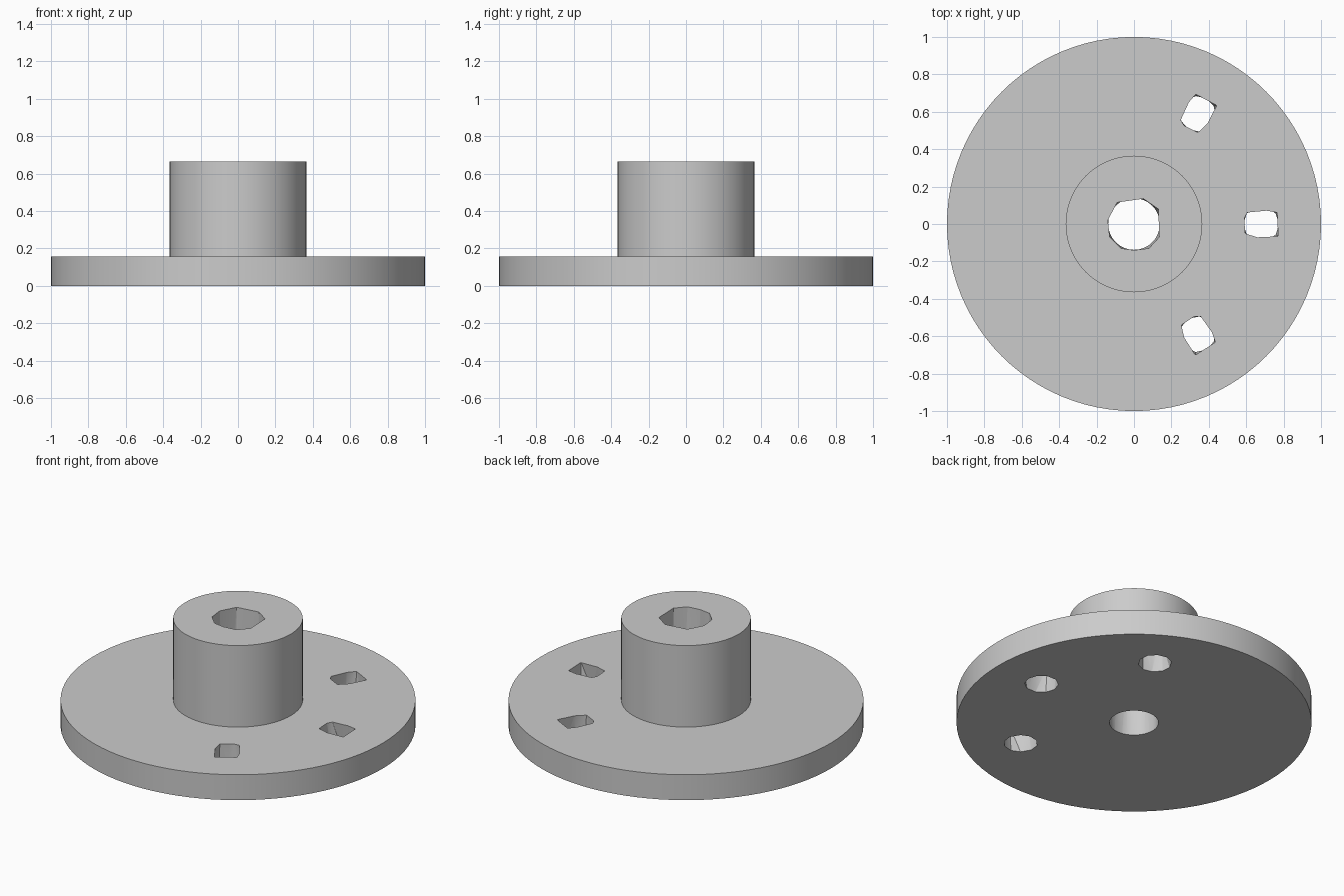
import bpy, bmesh
from math import cos, sin, pi, radians
from mathutils import Matrix

cube = bpy.data.objects.get("Cube")
if cube:
    bpy.data.objects.remove(cube, do_unlink=True)

PLATE_R, PLATE_Z = 1.0, 0.158
HUB_R, HUB_Z = 0.365, 0.665
SLOT_RING, SLOTS = 0.68, 6

steel = bpy.data.materials.new("plain_grey")
steel.use_nodes = True
grey = (0.6, 0.6, 0.6, 1)
steel.diffuse_color = grey
steel.node_tree.nodes["Principled BSDF"].inputs["Base Color"].default_value = grey


def make_object(name, bm):
    bmesh.ops.recalc_face_normals(bm, faces=bm.faces)
    mesh = bpy.data.meshes.new(name)
    bm.to_mesh(mesh)
    bm.free()
    mesh.materials.append(steel)
    obj = bpy.data.objects.new(name, mesh)
    bpy.context.collection.objects.link(obj)
    return obj


def circle(radius, count):
    return [(radius * cos(2 * pi * i / count), radius * sin(2 * pi * i / count))
            for i in range(count)]


def hull_cutter(name, bottom, top, z0, z1, matrix=Matrix()):
    """Solid that blends from one convex outline to another."""
    bm = bmesh.new()
    for outline, z in ((bottom, z0), (top, z1)):
        for x, y in outline:
            bm.verts.new((x, y, z))
    bmesh.ops.convex_hull(bm, input=bm.verts)
    bm.transform(matrix)
    obj = make_object(name, bm)
    obj.hide_render = True
    return obj


# Flange and hub as one turned body
bm = bmesh.new()
rings = []
for radius, z in ((PLATE_R, 0), (PLATE_R, PLATE_Z), (HUB_R, PLATE_Z), (HUB_R, HUB_Z)):
    rings.append([bm.verts.new((x, y, z)) for x, y in circle(radius, 96)])
for low, high in zip(rings, rings[1:]):
    for i in range(len(low)):
        j = (i + 1) % len(low)
        bm.faces.new((low[i], low[j], high[j], high[i]))
bm.faces.new(rings[0])
bm.faces.new(rings[-1])
body = make_object("flanged_hub", bm)

# Shaft bore: round below, slightly faceted at the top
bore_top = [(0.05, 0.135), (0.13, 0.08), (0.135, -0.07), (0.08, -0.13), (0, -0.14),
            (-0.07, -0.13), (-0.13, -0.07), (-0.14, 0.02), (-0.09, 0.115)]
cutters = [hull_cutter("bore_cutter", circle(0.138, 32), bore_top, -0.01, HUB_Z + 0.01)]

# Ring of bolt holes: rounded below, squarish at the top
slot_top = [(-0.09, 0.03), (-0.075, 0.06), (0.03, 0.07), (0.085, 0.06),
            (0.09, -0.065), (-0.02, -0.07), (-0.085, -0.05)]
for i in range(SLOTS):
    place = Matrix.Rotation(radians(i * 360 / SLOTS), 4, "Z") @ Matrix.Translation((SLOT_RING, 0, 0))
    cutters.append(hull_cutter("bolt_hole_cutter", circle(0.095, 10), slot_top,
                               -0.01, PLATE_Z + 0.01, place))

# Cut the holes and discard the cutters
bpy.context.view_layer.objects.active = body
body.select_set(True)
for cutter in cutters:
    mod = body.modifiers.new("hole", "BOOLEAN")
    mod.operation = "DIFFERENCE"
    mod.solver = "EXACT"
    mod.object = cutter
    bpy.ops.object.modifier_apply(modifier=mod.name)
    bpy.data.objects.remove(cutter, do_unlink=True)

bpy.ops.object.select_all(action="DESELECT")
body.select_set(True)
bpy.ops.object.shade_smooth_by_angle(angle=radians(30))
